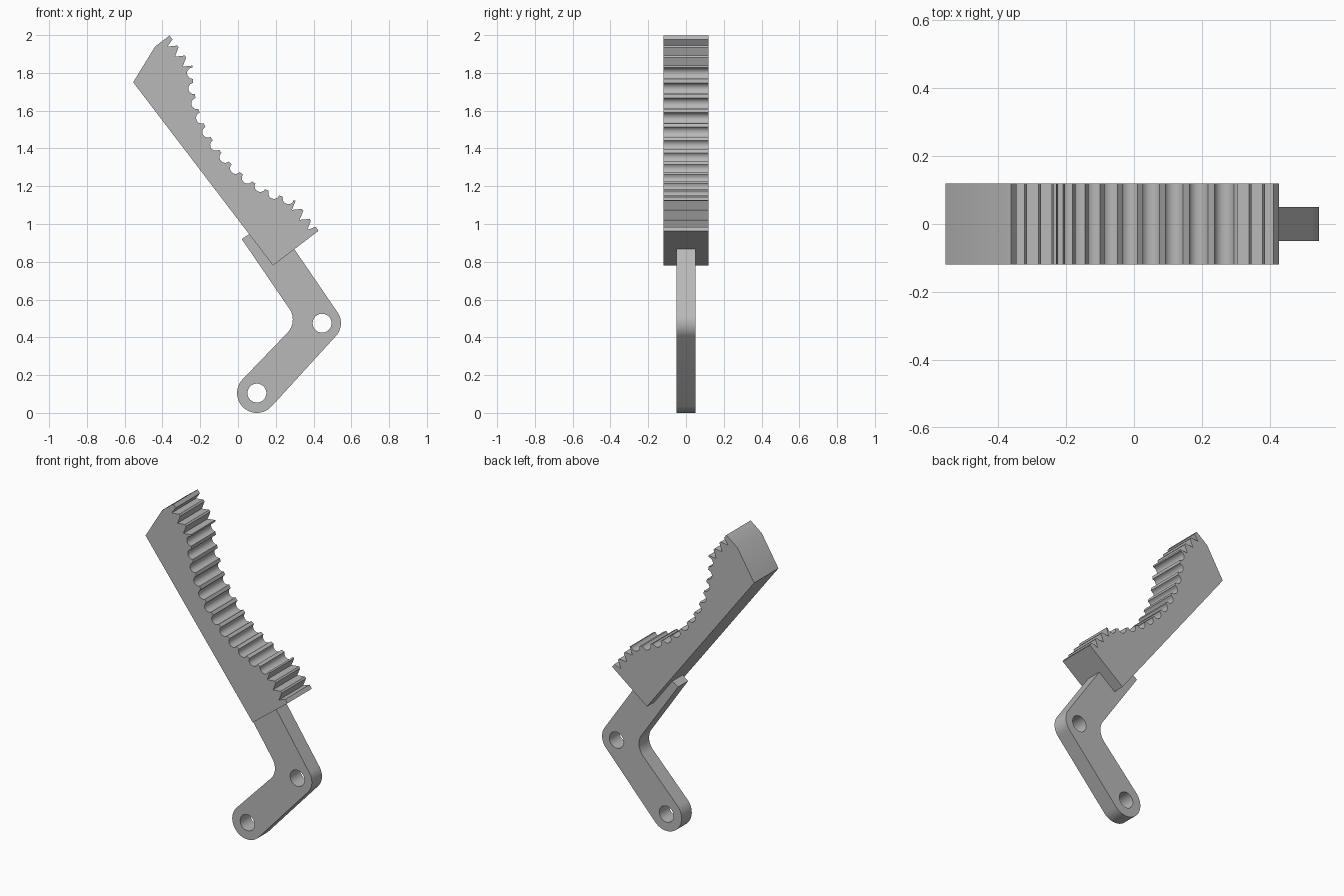
import bpy, bmesh
from math import sin, cos, asin, sqrt, pi, radians
from mathutils import Vector

cube = bpy.data.objects.get("Cube")
if cube:
    bpy.data.objects.remove(cube, do_unlink=True)

grey = bpy.data.materials.new("plain grey")
grey.use_nodes = True
colour = (0.48, 0.48, 0.48, 1)
grey.diffuse_color = colour
grey.node_tree.nodes["Principled BSDF"].inputs["Base Color"].default_value = colour


def arc(centre, radius, start, end, steps=16):
    """Points on an arc, angles in degrees."""
    out = []
    for i in range(steps + 1):
        a = radians(start + (end - start) * i / steps)
        out.append(Vector((centre[0] + radius * cos(a), centre[1] + radius * sin(a))))
    return out


def plate(name, outlines, half_depth):
    """Extrude closed front outlines (the later ones are holes) along y."""
    curve = bpy.data.curves.new(name, "CURVE")
    curve.dimensions = "2D"
    curve.fill_mode = "BOTH"
    curve.extrude = half_depth
    for pts in outlines:
        spline = curve.splines.new("POLY")
        spline.points.add(len(pts) - 1)
        for p, co in zip(spline.points, pts):
            p.co = (co[0], co[1], 0, 1)
        spline.use_cyclic_u = True
    obj = bpy.data.objects.new(name, curve)
    bpy.context.collection.objects.link(obj)
    obj.rotation_euler.x = pi / 2
    bpy.ops.object.select_all(action="DESELECT")
    obj.select_set(True)
    bpy.context.view_layer.objects.active = obj
    bpy.ops.object.convert(target="MESH")
    obj = bpy.context.view_layer.objects.active
    bpy.ops.object.transform_apply(location=False, rotation=True, scale=False)
    bm = bmesh.new()
    bm.from_mesh(obj.data)
    bmesh.ops.remove_doubles(bm, verts=bm.verts, dist=0.0002)
    bmesh.ops.recalc_face_normals(bm, faces=bm.faces)
    bm.to_mesh(obj.data)
    bm.free()
    obj.data.materials.clear()
    obj.data.materials.append(grey)
    bpy.ops.object.shade_smooth_by_angle(angle=radians(35))
    return obj


# Bent arm with a pivot hole at the foot and at the elbow
foot, elbow = (0.10, 0.105), (0.445, 0.475)
lower, upper = -42.6, 34.8
arm = arc(foot, 0.105, 180 + lower, 360 + lower, 24)
arm += arc(elbow, 0.10, lower, upper)
arm += [Vector((0.184, 1.034)), Vector((0.02, 0.92))]
arm += arc((0.19, 0.494), 0.10, upper, lower)
holes = [arc(c, 0.05, 0, 348.75, 31) for c in (foot, elbow)]
plate("bent_arm", [arm] + holes, 0.05)

# Jaw profile in its own frame: u runs down the jaw, h points out of the teeth
half, flat, back, sag = 0.65, 0.45, -0.303, 0.159
along, out = Vector((0.607, -0.795)), Vector((0.795, 0.607))
middle = Vector((0.032, 1.481))


# Straight end rows of pointed teeth
pitch = (half - flat) / 3
end_teeth = []
for i in range(3):
    u = -half + i * pitch
    land = 0.026 if i == 0 else 0.012
    end_teeth += [Vector((u, 0)), Vector((u + land, 0)),
                  Vector((u + 0.6 * pitch, -0.045))]
end_teeth.append(Vector((-flat, 0)))

# Concave middle with round grooves
radius = (flat ** 2 + sag ** 2) / (2 * sag)
spread = asin(flat / radius)
grooves = 12


def on_bow(t):
    a = spread * (2 * t - 1)
    return Vector((radius * sin(a), radius - sag - radius * cos(a)))


bow = []
for i in range(grooves):
    a, b = on_bow(i / grooves), on_bow((i + 1) / grooves)
    mid, d = (a + b) / 2, (b - a).normalized()
    inward = Vector((d.y, -d.x))
    for k in range(11):
        t = pi * k / 10
        bow.append(mid - d * 0.03 * cos(t) + inward * 0.03 * sin(t))

mirrored = [Vector((-p.x, p.y)) for p in reversed(end_teeth)]
profile = end_teeth + bow + mirrored
profile += [Vector((half, back)), Vector((-0.57, back)), Vector((-half, -0.097))]
jaw = [middle + along * p.x + out * p.y for p in profile]
plate("toothed_jaw", [jaw], 0.12)
